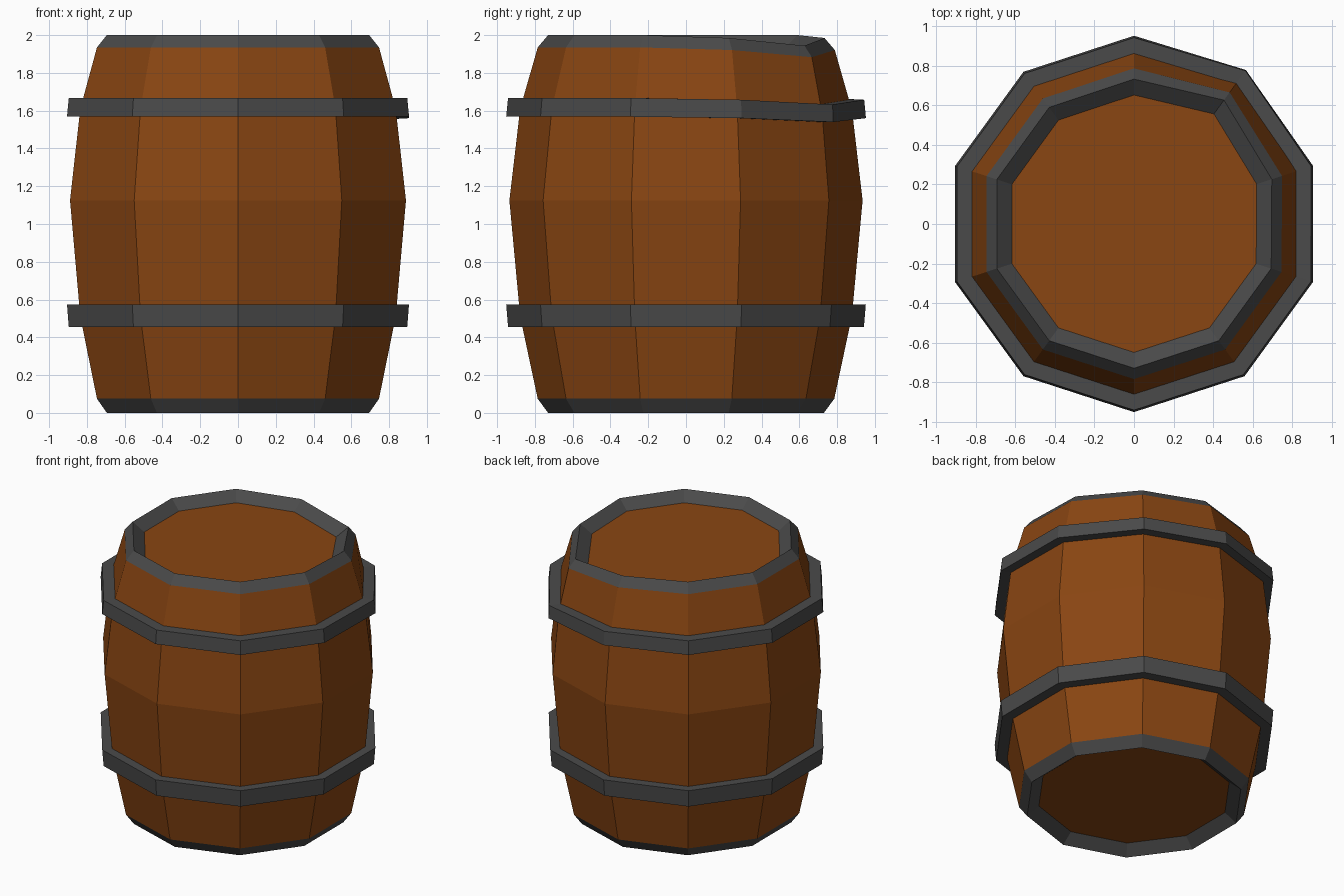
import bpy, bmesh, math

if "Cube" in bpy.data.objects:
    bpy.data.objects.remove(bpy.data.objects["Cube"])

SIDES = 10


def material(name, rgb):
    m = bpy.data.materials.new(name)
    m.diffuse_color = (*rgb, 1)
    m.use_nodes = True
    m.node_tree.nodes["Principled BSDF"].inputs["Base Color"].default_value = m.diffuse_color
    return m


wood = material("brown wood", (0.25, 0.06, 0.006))
iron = material("dark iron", (0.068, 0.068, 0.068))


def worn_point(i, r, z):
    """Ring corner, with one upper corner knocked slightly down and out."""
    h = max(0.0, (z - 1.13) / 0.87)
    w = {1: 1.0, 0: 0.27, 2: 0.27}.get(i, 0.0) * h
    r += 0.045 * w * w
    a = math.radians(18 + 36 * i)
    return (r * math.cos(a), r * math.sin(a), z - 0.056 * w)


def lathe(name, profile, mat, closed=False, cap=False):
    """Ten-sided ring surface from (radius, height) points."""
    bm = bmesh.new()
    rings = [[bm.verts.new(worn_point(i, r, z)) for i in range(SIDES)]
             for r, z in profile]
    pairs = list(zip(rings, rings[1:]))
    if closed:
        pairs.append((rings[-1], rings[0]))
    for a, b in pairs:
        for i in range(SIDES):
            j = (i + 1) % SIDES
            bm.faces.new((a[i], a[j], b[j], b[i]))
    if cap:
        bm.faces.new(rings[-1])
    me = bpy.data.meshes.new(name)
    bm.to_mesh(me)
    bm.free()
    me.materials.append(mat)
    ob = bpy.data.objects.new(name, me)
    bpy.context.collection.objects.link(ob)
    return ob


def barrel():
    """Whole shell in one mesh: staves, both rims and recessed heads."""
    profile = [(0.65, 0.065), (0.73, 0.0), (0.785, 0.075), (0.878, 0.51),
               (0.935, 1.125), (0.878, 1.61), (0.785, 1.935), (0.73, 2.0),
               (0.65, 1.935)]
    ob = lathe("barrel_body", profile, wood, cap=True)
    ob.data.materials.append(iron)
    bm = bmesh.new()
    bm.from_mesh(ob.data)
    # bottom head
    bm.verts.ensure_lookup_table()
    bm.faces.new([bm.verts[i] for i in reversed(range(SIDES))])
    # faces touching the end edges are the iron rims
    bm.faces.ensure_lookup_table()
    for k, f in enumerate(bm.faces):
        if k // SIDES in (0, 1, 6, 7):
            f.material_index = 1
    bm.normal_update()
    bm.to_mesh(ob.data)
    bm.free()


barrel()

# Iron hoops, leaning with the bulge of the staves
lathe("lower_hoop", [(0.86, 0.455), (0.942, 0.455), (0.952, 0.575), (0.88, 0.575)],
      iron, closed=True)
lathe("upper_hoop", [(0.88, 1.568), (0.952, 1.568), (0.942, 1.667), (0.855, 1.667)],
      iron, closed=True)
